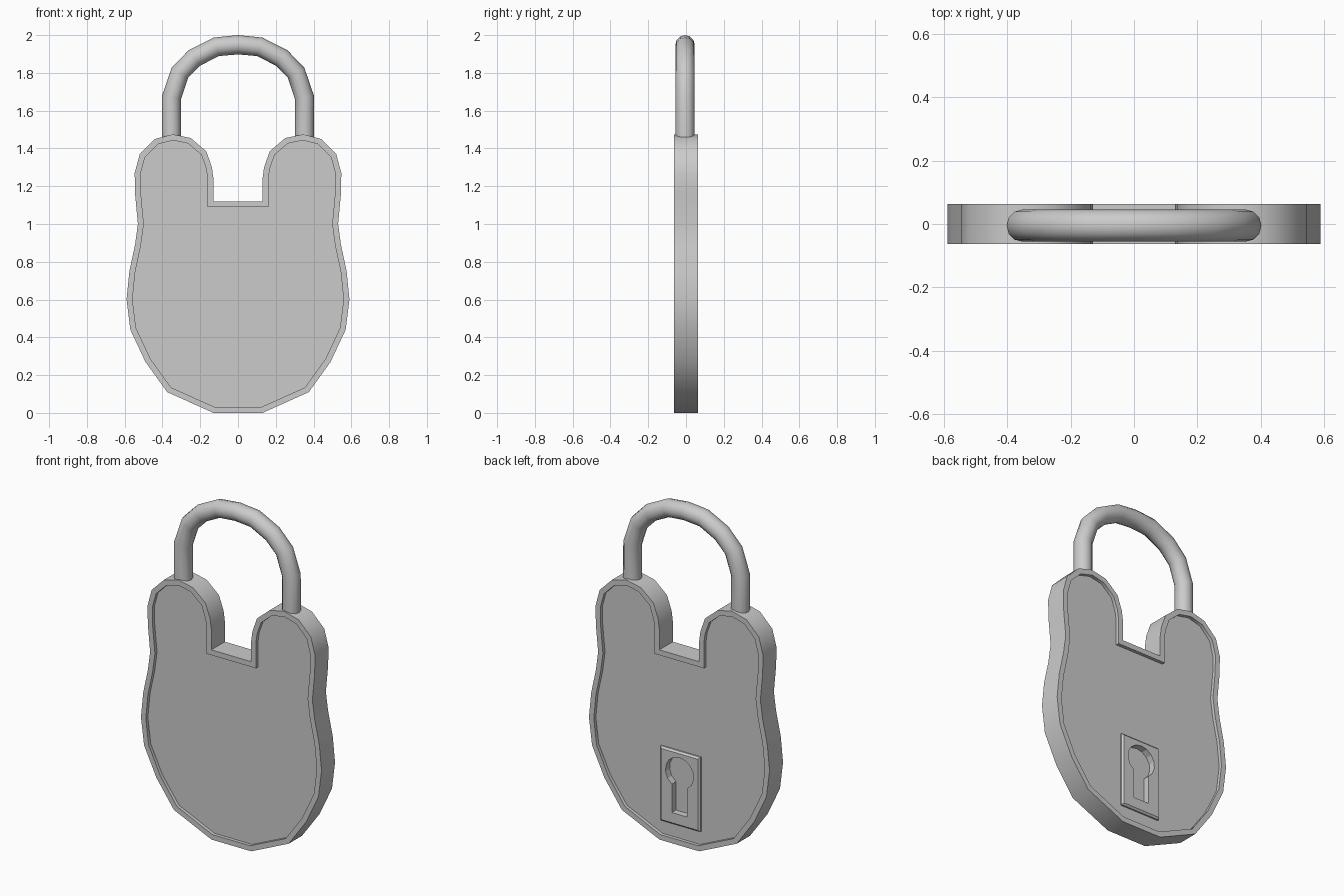
import bpy, bmesh, math
from mathutils import Vector

if "Cube" in bpy.data.objects:
    bpy.data.objects.remove(bpy.data.objects["Cube"])


def prism(name, outline, y0, y1, edit=None):
    """Extrude an (x, z) outline from y0 to y1; edit(bm, caps) can refine the ends."""
    bm = bmesh.new()
    face = bm.faces.new([bm.verts.new((x, y0, z)) for x, z in outline])
    ext = bmesh.ops.extrude_face_region(bm, geom=[face], use_keep_orig=True)["geom"]
    bmesh.ops.translate(bm, vec=(0, y1 - y0, 0),
                        verts=[v for v in ext if isinstance(v, bmesh.types.BMVert)])
    bmesh.ops.recalc_face_normals(bm, faces=bm.faces)
    if edit:
        edit(bm, [f for f in bm.faces if abs(f.normal.y) > 0.9])
    mesh = bpy.data.meshes.new(name)
    bm.to_mesh(mesh)
    bm.free()
    obj = bpy.data.objects.new(name, mesh)
    bpy.context.collection.objects.link(obj)
    return obj


def smooth(obj, degrees=35):
    bpy.ops.object.select_all(action='DESELECT')
    obj.select_set(True)
    bpy.context.view_layer.objects.active = obj
    bpy.ops.object.shade_smooth_by_angle(angle=math.radians(degrees))


def recess_caps(bm, caps):
    """Raised rim: inset each cap and sink it straight in."""
    bmesh.ops.inset_individual(bm, faces=caps, thickness=0.031, use_even_offset=True)
    for f in bmesh.ops.extrude_discrete_faces(bm, faces=caps)["faces"]:
        bmesh.ops.translate(bm, verts=f.verts, vec=f.normal * -0.02)


# Lock body: half outline mirrored across x = 0
half = [(0.13, 0), (0.375, 0.11), (0.49, 0.27), (0.57, 0.44), (0.59, 0.6),
        (0.575, 0.75), (0.545, 0.89), (0.53, 1.0), (0.545, 1.16), (0.547, 1.27),
        (0.52, 1.37), (0.44, 1.45), (0.345, 1.475), (0.25, 1.455), (0.168, 1.385),
        (0.138, 1.3), (0.13, 1.24), (0.13, 1.12)]
body = prism("lock_body", half + [(-x, z) for x, z in reversed(half)],
             -0.063, 0.063, recess_caps)

# Keyhole plate on the back, with a chamfered outer edge
def chamfer(bm, caps):
    outer = max(caps, key=lambda f: f.calc_center_median().y)
    bmesh.ops.bevel(bm, geom=list(outer.edges), offset=0.01, segments=1, affect='EDGES')

plate = prism("keyhole_plate", [(-0.13, 0.11), (0.13, 0.11), (0.13, 0.55), (-0.13, 0.55)],
              0.03, 0.061, chamfer)

# Keyhole cutter: round head with a straight slot below
keyhole = [(-0.05, 0.18), (0.05, 0.18)]
for i in range(13):
    a = math.radians(-57 + 294 * i / 12)
    keyhole.append((0.092 * math.cos(a), 0.425 + 0.092 * math.sin(a)))
cutter = prism("keyhole_cutter", keyhole, 0.022, 0.12)
cutter.hide_render = True
cutter.display_type = 'WIRE'
for obj in (body, plate):
    smooth(obj)
    cut = obj.modifiers.new("keyhole", 'BOOLEAN')
    cut.operation, cut.solver, cut.object = 'DIFFERENCE', 'EXACT', cutter
    bpy.context.view_layer.objects.active = obj
    bpy.ops.object.modifier_apply(modifier=cut.name)
bpy.data.objects.remove(cutter)

# Shackle: faceted arch swept with a round section
arm = [(0.352, 1.455), (0.352, 1.67), (0.308, 1.8), (0.23, 1.88), (0.115, 1.938)]
path = [(-x, z) for x, z in arm] + [(0, 1.949)] + arm[::-1]
curve = bpy.data.curves.new("shackle", 'CURVE')
curve.dimensions = '3D'
curve.bevel_depth = 0.051
curve.bevel_resolution = 4
curve.use_fill_caps = True
spline = curve.splines.new('POLY')
spline.points.add(len(path) - 1)
for p, (x, z) in zip(spline.points, path):
    p.co = (x, -0.005, z, 1)
shackle = bpy.data.objects.new("shackle", curve)
bpy.context.collection.objects.link(shackle)
